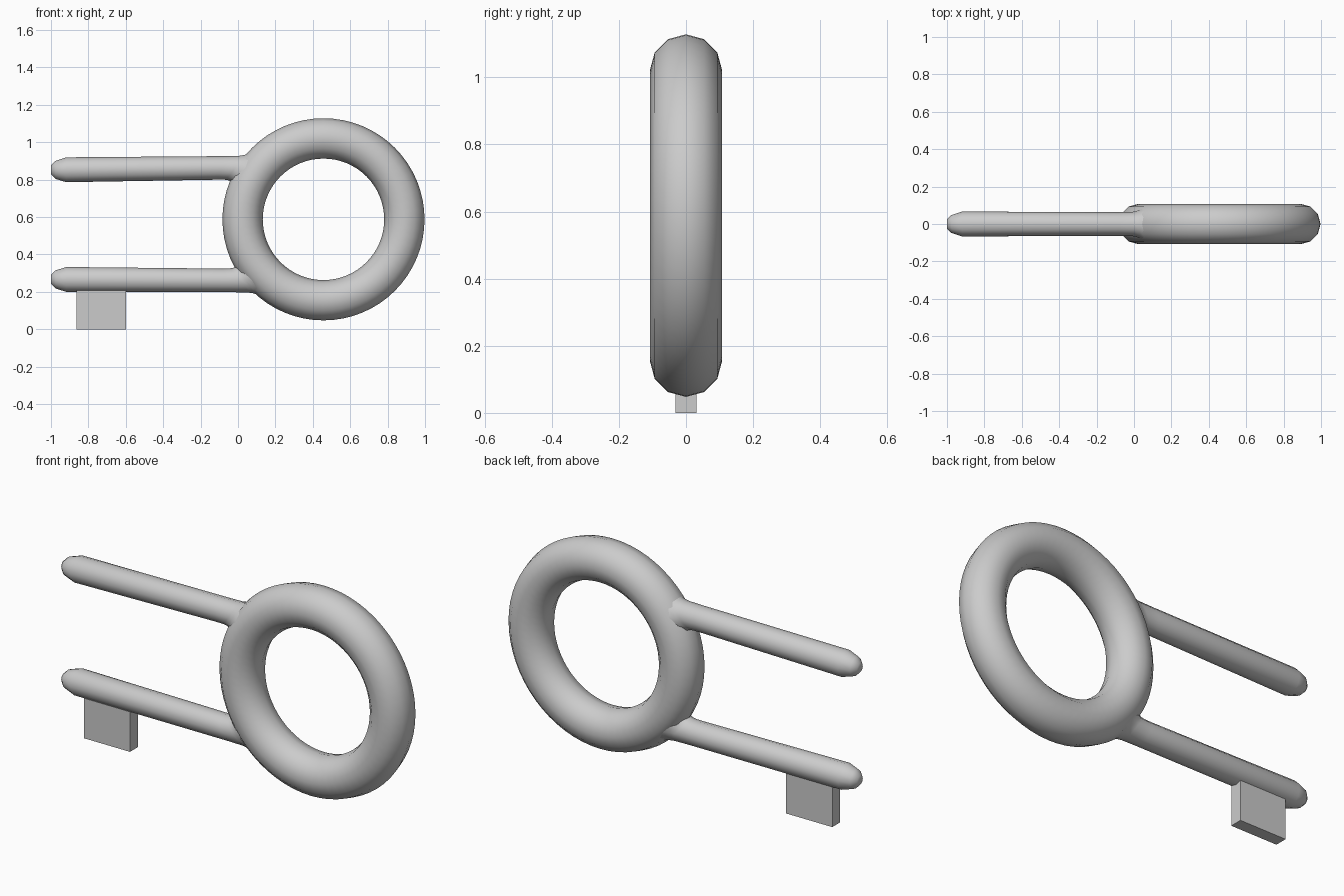
import bpy, bmesh
from math import pi, sin, cos

if "Cube" in bpy.data.objects:
    bpy.data.objects.remove(bpy.data.objects["Cube"])

RING_X, RING_Z = 0.457, 0.588
MAJOR, MINOR = 0.4325, 0.1078


def smooth(obj, angle):
    bpy.ops.object.select_all(action='DESELECT')
    obj.select_set(True)
    bpy.context.view_layer.objects.active = obj
    bpy.ops.object.shade_smooth_by_angle(angle=angle)


def prong(name, z_tip, z_root, sides=12):
    """Tapered round rod with a domed tip and a root flared onto the ring."""
    dz = (z_root - RING_Z)
    run = ((MAJOR + MINOR) ** 2 - dz ** 2) ** 0.5
    hit = RING_X - run          # where the axis meets the ring
    slope = dz / run            # lean of the ring surface at that spot
    # x, radius, share of lean
    sections = [(-1.0, 0.024, 0), (-0.976, 0.048, 0), (-0.918, 0.0665, 0),
                (hit - 0.09, 0.063, 0.5), (hit - 0.025, 0.064, 1),
                (hit + 0.0, 0.068, 1), (hit + 0.03, 0.08, 1)]
    bm = bmesh.new()
    loops = []
    for x, r, lean in sections:
        t = (x + 1) / (hit + 1)
        zc = z_tip + (z_root - z_tip) * t
        loop = []
        for i in range(sides):
            a = 2 * pi * i / sides
            y, z = r * cos(a), r * sin(a)
            shift = lean * (slope * z + 0.018 * cos(a) ** 2)
            loop.append(bm.verts.new((x + shift, y, zc + z)))
        loops.append(loop)
    for a, b in zip(loops, loops[1:]):
        for i in range(sides):
            j = (i + 1) % sides
            bm.faces.new((a[i], a[j], b[j], b[i]))
    bm.faces.new(loops[0])
    bm.faces.new(loops[-1])
    bmesh.ops.recalc_face_normals(bm, faces=bm.faces)
    mesh = bpy.data.meshes.new(name)
    bm.to_mesh(mesh)
    bm.free()
    obj = bpy.data.objects.new(name, mesh)
    bpy.context.collection.objects.link(obj)
    smooth(obj, pi / 3)


# Handle ring
bpy.ops.mesh.primitive_torus_add(major_radius=MAJOR, minor_radius=MINOR,
                                 major_segments=64, minor_segments=12,
                                 location=(RING_X, 0, RING_Z),
                                 rotation=(pi / 2, 0, 0))
ring = bpy.context.object
ring.name = "handle_ring"
smooth(ring, pi / 3)

# Two prongs
prong("upper_prong", 0.852, 0.864)
prong("lower_prong", 0.267, 0.261)

# Square tooth under the lower prong
bpy.ops.mesh.primitive_cube_add(size=1, location=(-0.731, 0, 0.11))
tooth = bpy.context.object
tooth.name = "tooth"
tooth.scale = (0.265, 0.064, 0.22)
